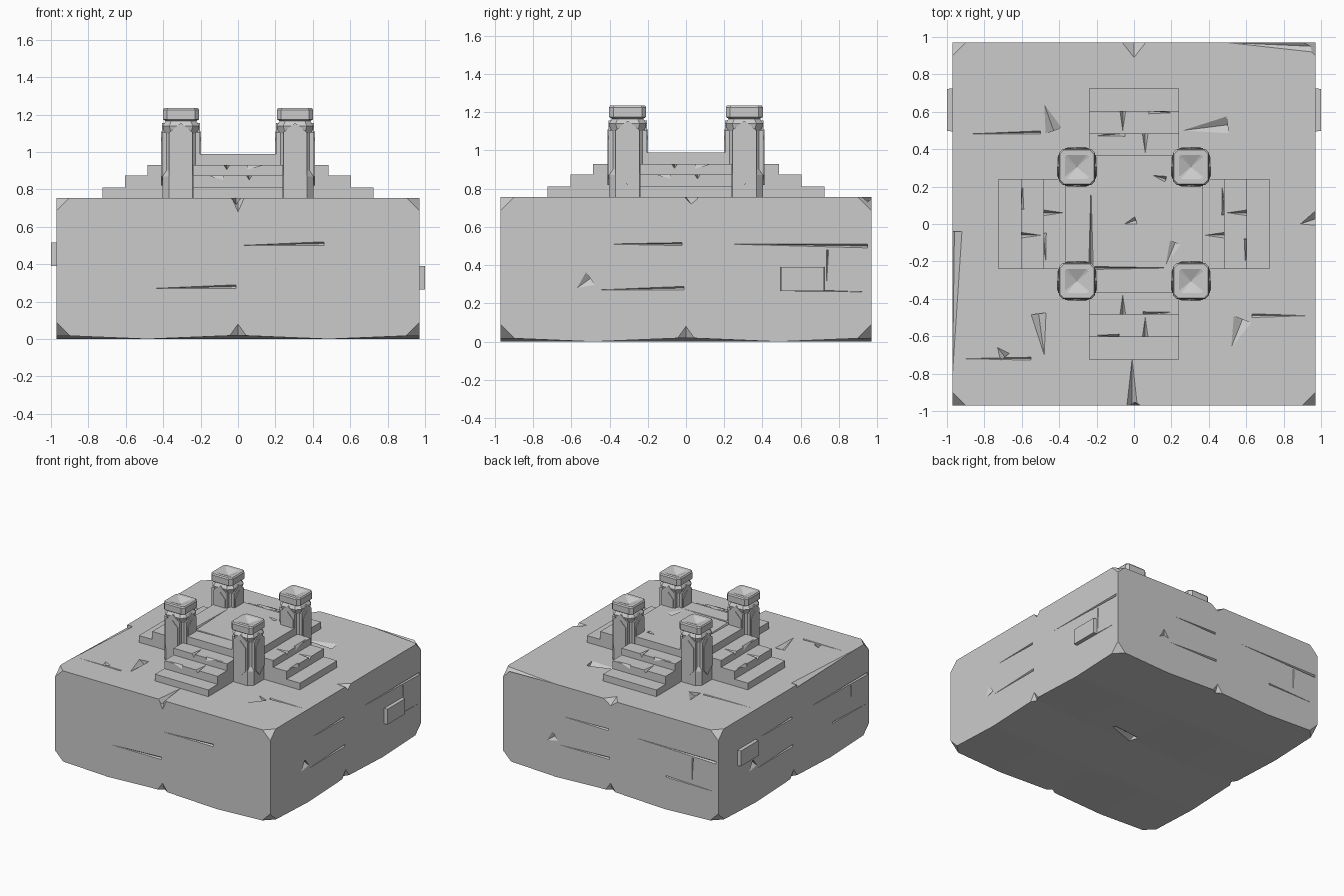
import bpy, bmesh
from math import pi
from mathutils import Vector, Matrix

cube = bpy.data.objects.get("Cube")
if cube:
    bpy.data.objects.remove(cube, do_unlink=True)

stone = bpy.data.materials.new("grey stone")
stone.use_nodes = True
GREY = (0.6, 0.6, 0.6, 1)
stone.diffuse_color = GREY
stone.node_tree.nodes["Principled BSDF"].inputs["Base Color"].default_value = GREY

HALF, BASE, TOP, FLOOR = 0.97, 0.02, 0.755, 0.99
UP = Vector((0, 0, 1))


def turn(k):
    return Matrix.Rotation(k * pi / 2, 4, "Z")


def finish(name, bm):
    bmesh.ops.recalc_face_normals(bm, faces=bm.faces[:])
    mesh = bpy.data.meshes.new(name)
    bm.to_mesh(mesh)
    bm.free()
    mesh.materials.append(stone)
    obj = bpy.data.objects.new(name, mesh)
    bpy.context.scene.collection.objects.link(obj)
    return obj


def box(bm, lo, hi):
    lo, hi = Vector(lo), Vector(hi)
    m = Matrix.Translation((lo + hi) / 2) @ Matrix.Diagonal((hi - lo).to_4d())
    m[3][3] = 1
    return bmesh.ops.create_cube(bm, size=1, matrix=m)["verts"]


def prism(bm, points, shift):
    """Extrude a closed outline along a vector."""
    face = bm.faces.new([bm.verts.new(p) for p in points])
    new = bmesh.ops.extrude_face_region(bm, geom=[face])["geom"]
    verts = [v for v in new if isinstance(v, bmesh.types.BMVert)]
    bmesh.ops.translate(bm, verts=verts, vec=shift)
    # the source face stays as the second cap
    if not face.is_valid:
        bm.faces.new([v for v in bm.verts if v.is_boundary])


def gouge(bm, a, b, normal, width, depth):
    """Wedge-shaped cutter: pointed at a, widest and deepest at b."""
    a, b = Vector(a), Vector(b)
    lift = 0.005
    grow = (depth + lift) / depth
    side = normal.cross(b - a).normalized() * width * grow
    tip = b + (a - b) * grow
    v = [bm.verts.new(p) for p in (tip + normal * lift, b + side + normal * lift,
                                   b - side + normal * lift, b - normal * depth)]
    for i, j, k in ((0, 1, 2), (0, 1, 3), (1, 2, 3), (2, 0, 3)):
        bm.faces.new((v[i], v[j], v[k]))


def carve(obj, bm):
    cutter = finish("chip_cutter", bm)
    cutter.hide_render = True
    mod = obj.modifiers.new("chips", "BOOLEAN")
    mod.operation, mod.solver, mod.object = "DIFFERENCE", "EXACT", cutter
    mod.use_self = True
    bpy.context.view_layer.update()
    dg = bpy.context.evaluated_depsgraph_get()
    mesh = bpy.data.meshes.new_from_object(obj.evaluated_get(dg))
    obj.modifiers.clear()
    if len(mesh.polygons) > 5:
        obj.data = mesh
    bpy.data.objects.remove(cutter, do_unlink=True)


# Large foundation block with an uneven underside and chipped corners
bm = bmesh.new()
box(bm, (-HALF, -HALF, BASE), (HALF, HALF, TOP))
bmesh.ops.subdivide_edges(bm, edges=bm.edges[:], cuts=3, use_grid_fill=True)
for v in bm.verts:
    if v.co.z < BASE + 0.01 and any(abs(abs(c) - HALF / 2) < 0.01 for c in v.co.xy):
        v.co.z = 0
for sx in (-1, 1):
    for sy in (-1, 1):
        for z, sz in ((BASE, -1), (TOP, 1)):
            bmesh.ops.bisect_plane(bm, geom=bm.verts[:] + bm.edges[:] + bm.faces[:],
                                   plane_co=(sx * (HALF - 0.07), sy * HALF, z),
                                   plane_no=(sx, sy, sz), clear_outer=True)
            bmesh.ops.holes_fill(bm, edges=[e for e in bm.edges if e.is_boundary])
block = finish("foundation_block", bm)

chips = bmesh.new()
# Chips and cracks on the upper surface: point, wide end, width, depth
for a, b, w, d in (
        ((-0.48, 0.64), (-0.43, 0.5), 0.045, 0.03),
        ((0.26, 0.5), (0.5, 0.53), 0.045, 0.03),
        ((-0.48, -0.7), (-0.51, -0.48), 0.04, 0.03),
        ((0.52, -0.66), (0.58, -0.51), 0.05, 0.03),
        ((-0.73, -0.66), (-0.69, -0.71), 0.03, 0.02),
        ((-0.01, -0.72), (-0.01, -0.99), 0.03, 0.04),
        ((0, 0.89), (0, 0.98), 0.07, 0.05),
        ((0.5, 0.97), (0.95, 0.95), 0.03, 0.025),
        ((-0.97, -0.8), (-0.96, -0.04), 0.04, 0.03),
        ((0.89, 0), (0.98, 0.03), 0.04, 0.04),
        ((-0.92, 0.48), (-0.5, 0.49), 0.008, 0.012),
        ((-0.92, -0.72), (-0.55, -0.72), 0.008, 0.012),
        ((0.93, -0.49), (0.63, -0.49), 0.01, 0.012)):
    gouge(chips, (*a, TOP), (*b, TOP), UP, w, d)
# Chips on the underside
for a, b in (((0.3, 0.1), (0.02, 0.02)), ((-0.5, 0.2), (-0.45, 0.5)),
             ((0.5, -0.1), (0.5, -0.45)), ((-0.2, -0.5), (-0.52, -0.48))):
    gouge(chips, (*a, 0.01), (*b, 0.01), -UP, 0.05, 0.04)
# Masonry cracks and edge nicks on the four walls
WALL = (((0, 0.5), (0.46, 0.51), 0.01, 0.012), ((-0.47, 0.27), (-0.01, 0.28), 0.01, 0.012),
        ((0, 0.68), (0, 0.77), 0.04, 0.03), ((0, 0.08), (0, 0.01), 0.05, 0.03))
SIDE = (((-0.42, 0.51), (-0.02, 0.51), 0.008, 0.015), ((0.22, 0.51), (0.95, 0.5), 0.01, 0.015),
        ((-0.47, 0.27), (-0.01, 0.28), 0.009, 0.012), ((-0.57, 0.28), (-0.5, 0.33), 0.04, 0.025),
        ((0.94, 0.26), (0.5, 0.27), 0.006, 0.01), ((0, 0.08), (0, 0.01), 0.05, 0.03),
        ((0.735, 0.3), (0.74, 0.48), 0.006, 0.012))
for k in range(4):
    rot = turn(k)
    out = rot @ Vector((0, -1, 0))
    for a, b, w, d in (SIDE if k else WALL):
        gouge(chips, rot @ Vector((a[0], -HALF, a[1])), rot @ Vector((b[0], -HALF, b[1])), out, w, d)
carve(block, chips)

# Protruding bricks on the left and right walls
for name, s, z in (("left_brick", 1, 0.265), ("right_brick", -1, 0.39)):
    bm = bmesh.new()
    verts = box(bm, (min(s * 0.93, s), 0.49, z), (max(s * 0.93, s), 0.73, z + 0.125))
    for v in verts:
        if abs(v.co.x) > 0.99:
            v.co.y += 0.008 if v.co.y < 0.6 else -0.008
    finish(name, bm)

# Raised central platform with chipped floor
bm = bmesh.new()
box(bm, (-0.365, -0.365, 0.74), (0.365, 0.365, FLOOR))
platform = finish("platform", bm)
chips = bmesh.new()
for a, b, w in (((0.17, -0.22), (0.22, -0.1), 0.03), ((-0.05, 0), (0.01, 0.02), 0.02),
                ((-0.23, 0.2), (-0.23, -0.23), 0.012), ((0.22, -0.235), (-0.22, -0.235), 0.008),
                ((0.1, 0.26), (0.17, 0.24), 0.015)):
    gouge(chips, (*a, FLOOR), (*b, FLOOR), UP, w, 0.02)
carve(platform, chips)

# Four flights of three steps
STAIR = [(0.3, 0.74), (0.3, 0.93), (0.485, 0.93), (0.485, 0.875), (0.605, 0.875),
         (0.605, 0.81), (0.725, 0.81), (0.725, 0.74)]
for k, side in enumerate(("front", "left", "back", "right")):
    bm = bmesh.new()
    prism(bm, [(-0.24, -y, z) for y, z in STAIR], (0.48, 0, 0))
    bm.transform(turn(k))
    steps = finish(side + "_steps", bm)
    chips = bmesh.new()
    for a, b, z in (((-0.06, -0.38), (-0.06, -0.49), 0.93), ((0.06, -0.5), (0.06, -0.61), 0.875),
                    ((0.2, -0.47), (0.05, -0.485), 0.93), ((-0.2, -0.595), (-0.08, -0.605), 0.875)):
        gouge(chips, turn(k) @ Vector((*a, z)), turn(k) @ Vector((*b, z)), UP, 0.016, 0.025)
    carve(steps, chips)


# Corner pillars: chamfered shaft, collar and hollowed cap
RINGS = ((0.74, 0.098, 0.035), (0.87, 0.098, 0.035), (0.9, 0.088, 0.035), (1.1, 0.088, 0.035),
         (1.14, 0.098, 0.035), (1.165, 0.082, 0.03), (1.175, 0.097, 0.022),
         (1.225, 0.097, 0.022), (1.235, 0.09, 0.02), (1.235, 0.065, 0.012))


def ring(bm, z, h, c):
    quarter = [Vector((h, c - h, z)), Vector((h, h - c, z))]
    return [bm.verts.new(turn(k) @ p) for k in range(4) for p in quarter]


def pillar(name, x, y):
    bm = bmesh.new()
    loops = [ring(bm, *r) for r in RINGS]
    for lower, upper in zip(loops, loops[1:]):
        for i in range(8):
            j = (i + 1) % 8
            bm.faces.new((lower[i], lower[j], upper[j], upper[i]))
    bm.faces.new(loops[0][::-1])
    pit = bm.verts.new((0, 0, 1.205))
    for i in range(8):
        bm.faces.new((loops[-1][i], loops[-1][(i + 1) % 8], pit))
    bm.transform(Matrix.Translation((x, y, 0)))
    finish(name, bm)
    # Pointed panels layered on each face of the shaft
    bm = bmesh.new()
    for k in range(4):
        for peak, w, out in ((1.155, 0.063, 0.101), (1.11, 0.05, 0.106)):
            outline = [(0, 0.82), (w, 0.87), (w, peak - 0.05), (0, peak), (-w, peak - 0.05), (-w, 0.87)]
            part = bmesh.new()
            prism(part, [(u, -0.07, z) for u, z in outline], (0, 0.07 - out, 0))
            part.transform(Matrix.Translation((x, y, 0)) @ turn(k))
            temp = bpy.data.meshes.new("panel")
            part.to_mesh(temp)
            part.free()
            bm.from_mesh(temp)
            bpy.data.meshes.remove(temp)
    finish(name + "_panels", bm)


for fb, y in (("front", -0.305), ("back", 0.305)):
    for lr, x in (("left", 0.305), ("right", -0.305)):
        pillar(f"{fb}_{lr}_pillar", x, y)
